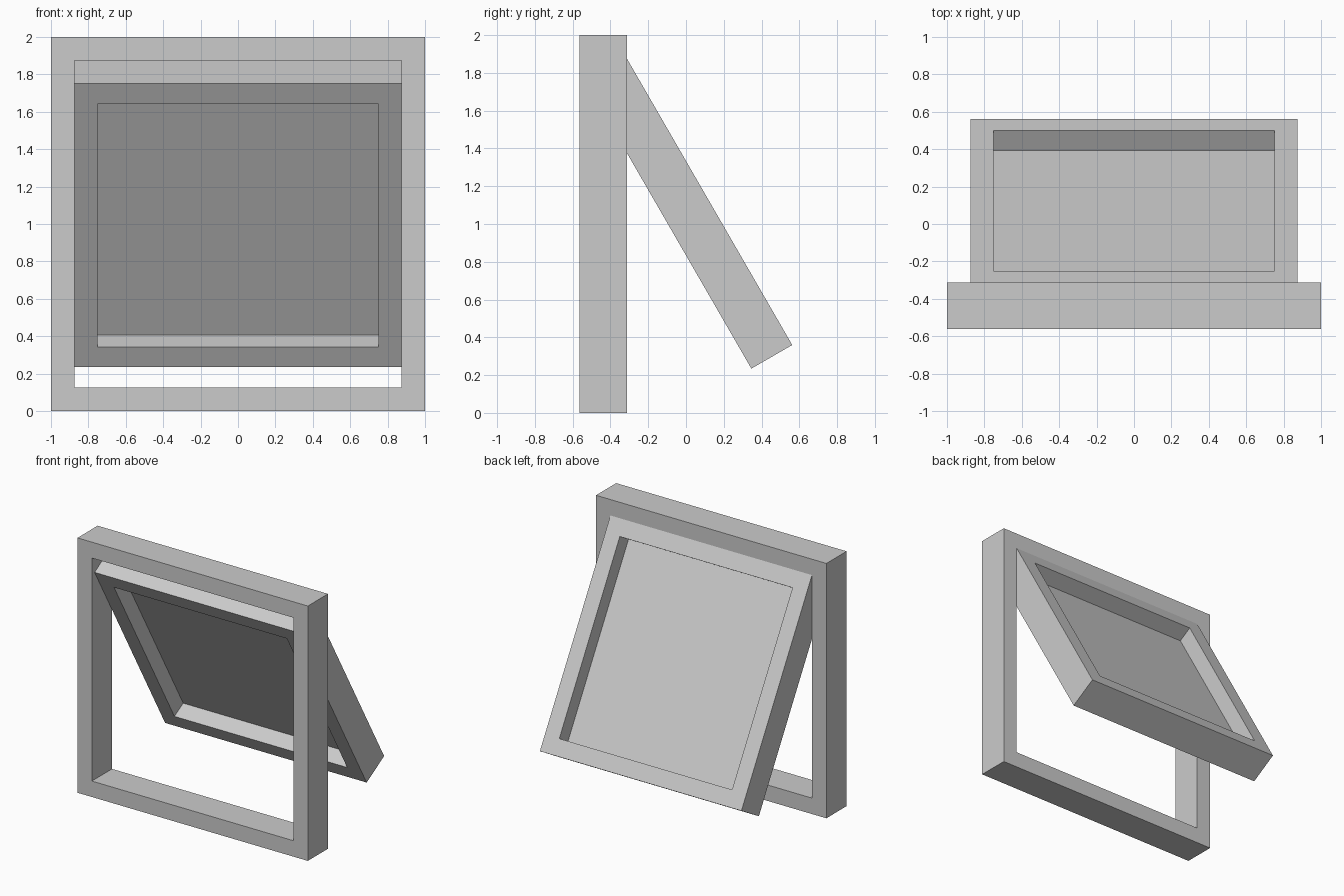
import bpy, bmesh, math

if "Cube" in bpy.data.objects:
    bpy.data.objects.remove(bpy.data.objects["Cube"])

BORDER, DEPTH = 0.125, 0.25
HINGE = (0, -0.3125, 1.875)
ANGLE = math.radians(30)


def make_object(name, bm, location, tilt=0.0):
    mesh = bpy.data.meshes.new(name)
    bm.to_mesh(mesh)
    bm.free()
    obj = bpy.data.objects.new(name, mesh)
    bpy.context.collection.objects.link(obj)
    obj.location = location
    obj.rotation_euler.x = tilt
    return obj


def rectangle(bm, half, top, bottom, y):
    return [bm.verts.new((x, y, z)) for x, z in
            ((-half, bottom), (half, bottom), (half, top), (-half, top))]


def square_frame(name, size, location, tilt=0.0):
    """Hollow square frame hanging down from the top edge of its back face."""
    bm = bmesh.new()
    loops = []
    for inset, y in ((0, -DEPTH), (BORDER, -DEPTH), (BORDER, 0), (0, 0)):
        loops.append(rectangle(bm, size / 2 - inset, -inset, inset - size, y))
    for a, b in zip(loops, loops[1:] + loops[:1]):
        for i in range(4):
            j = (i + 1) % 4
            bm.faces.new((a[i], a[j], b[j], b[i]))
    bmesh.ops.recalc_face_normals(bm, faces=bm.faces)
    return make_object(name, bm, location, tilt)


# Fixed outer frame
square_frame("window_frame", 2.0, (0, HINGE[1], 2.0))

# Sash swung open on its top edge
square_frame("window_sash", 1.75, HINGE, ANGLE)

# Thin pane midway through the sash
bm = bmesh.new()
bm.faces.new(rectangle(bm, 0.75, -BORDER, BORDER - 1.75, -DEPTH / 2))
make_object("glass_pane", bm, HINGE, ANGLE)
